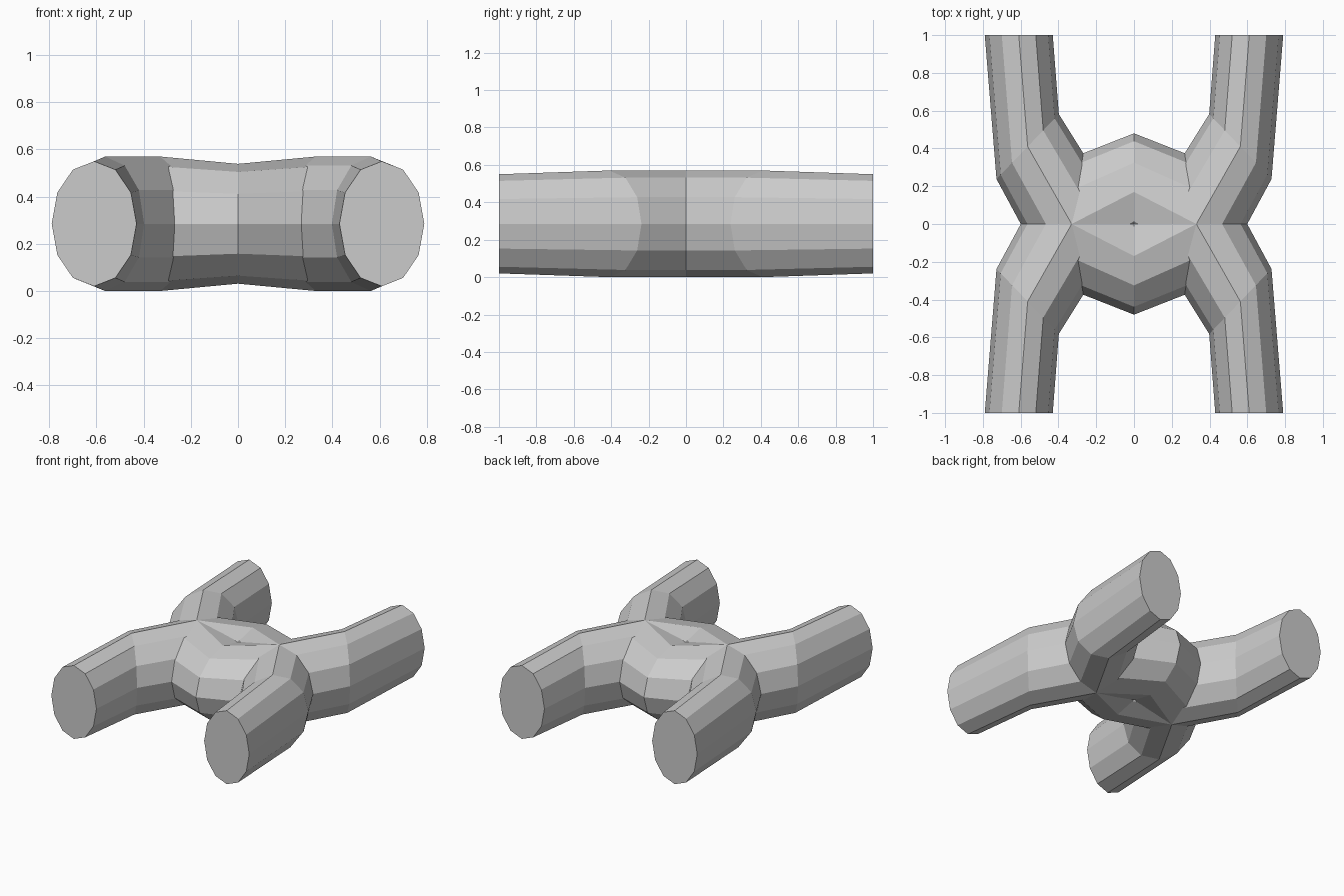
import bpy, bmesh, math

if "Cube" in bpy.data.objects:
    bpy.data.objects.remove(bpy.data.objects["Cube"])

SIDES = 12
ZC = 0.285
# Half path, arm end to middle: centre x, y, sideways radius x, y, vertical radius
HALF = [
    (0.61, 1.00, 0.18, 0.00, 0.265),
    (0.563, 0.41, 0.165, -0.172, 0.285),
    (0.33, 0.00, 0.102, -0.31, 0.285),
    (0.00, -0.17, 0.00, -0.31, 0.254),
]


def arched_tube(name, flip):
    """Faceted tube along the arched path; flip = -1 mirrors it front to back."""
    rings = HALF + [(-x, y, -rx, ry, rz) for x, y, rx, ry, rz in HALF[-2::-1]]
    bm = bmesh.new()
    loops = []
    for x, y, rx, ry, rz in rings:
        loop = []
        for i in range(SIDES):
            a = 2 * math.pi * i / SIDES
            c, s = math.cos(a), math.sin(a)
            loop.append(bm.verts.new((x + rx * c, flip * (y + ry * c), ZC + rz * s)))
        loops.append(loop)
    # Side walls
    for a, b in zip(loops, loops[1:]):
        for i in range(SIDES):
            j = (i + 1) % SIDES
            bm.faces.new((a[i], a[j], b[j], b[i]))
    # End caps
    bm.faces.new(loops[0])
    bm.faces.new(loops[-1])
    bmesh.ops.recalc_face_normals(bm, faces=bm.faces)
    mesh = bpy.data.meshes.new(name)
    bm.to_mesh(mesh)
    bm.free()
    obj = bpy.data.objects.new(name, mesh)
    bpy.context.collection.objects.link(obj)
    return obj


# Two arched tubes crossing back to back
arched_tube("back_arched_tube", 1)
arched_tube("front_arched_tube", -1)
